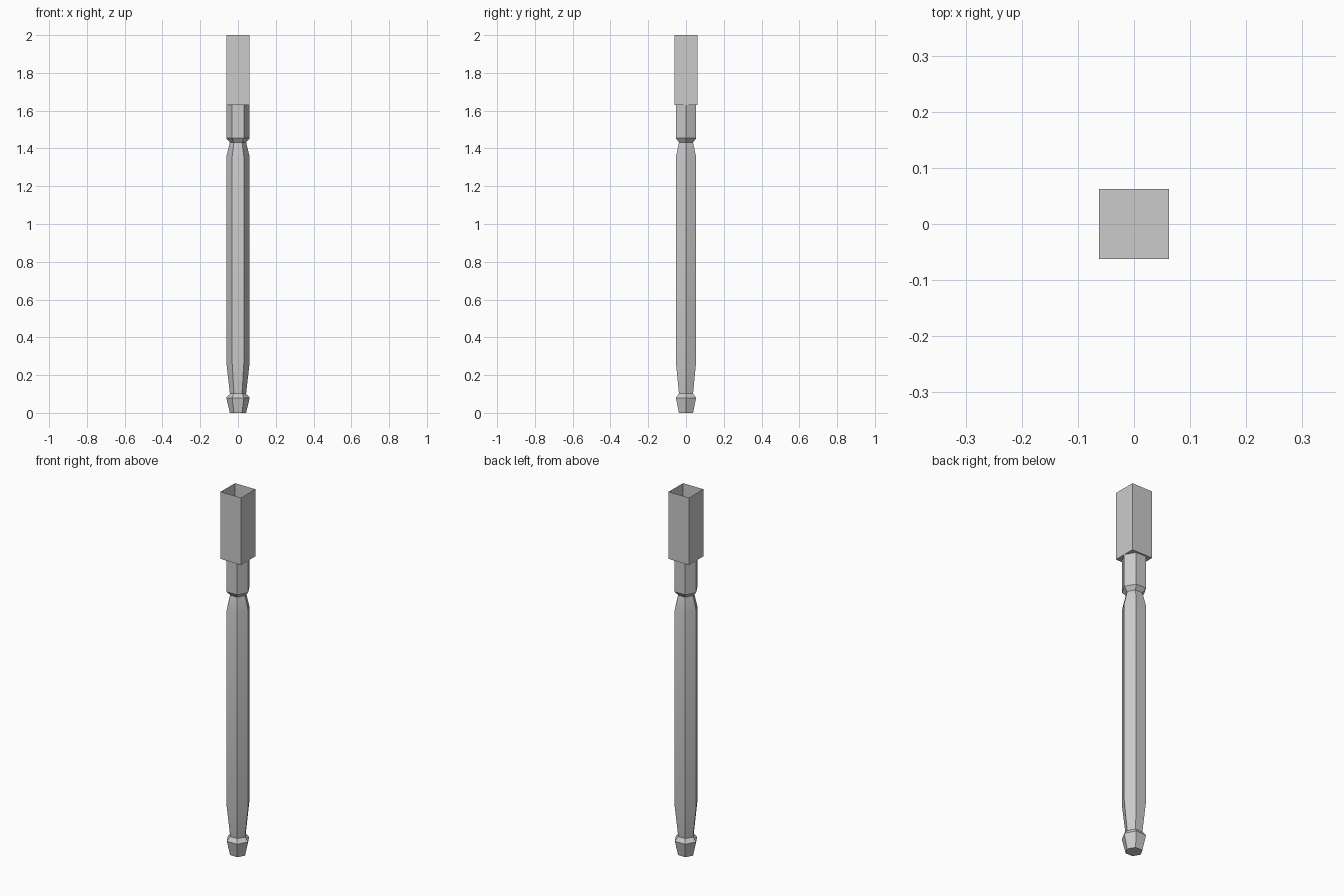
import bpy, bmesh, math

cube = bpy.data.objects.get("Cube")
if cube:
    bpy.data.objects.remove(cube, do_unlink=True)

grey = bpy.data.materials.new("plain_grey")
grey.use_nodes = True
colour = (0.6, 0.6, 0.6, 1)
grey.diffuse_color = colour
grey.node_tree.nodes["Principled BSDF"].inputs["Base Color"].default_value = colour


def stacked_rings(name, sides, turn, profile):
    """Prism through (radius, height) rings, closed below and open on top."""
    bm = bmesh.new()
    rings = []
    for radius, z in profile:
        angles = [turn + math.tau * i / sides for i in range(sides)]
        rings.append([bm.verts.new((radius * math.cos(a), radius * math.sin(a), z))
                      for a in angles])
    bm.faces.new(rings[0][::-1])
    for low, high in zip(rings, rings[1:]):
        for i in range(sides):
            j = (i + 1) % sides
            bm.faces.new((low[i], low[j], high[j], high[i]))
    mesh = bpy.data.meshes.new(name)
    bm.to_mesh(mesh)
    bm.free()
    mesh.materials.append(grey)
    obj = bpy.data.objects.new(name, mesh)
    bpy.context.collection.objects.link(obj)
    bpy.ops.object.select_all(action="DESELECT")
    obj.select_set(True)
    bpy.context.view_layer.objects.active = obj
    bpy.ops.object.shade_smooth_by_angle(angle=math.radians(30))
    return obj


WIDE, NECK = 0.062, 0.043

# Hexagonal post: foot, tapered shaft, neck and collar
stacked_rings("hexagonal_post", 6, 0, [
    (NECK, 0), (WIDE, 0.08), (NECK, 0.102), (WIDE, 0.27),
    (WIDE, 1.355), (NECK, 1.432), (WIDE, 1.454), (WIDE, 1.63)])

# Square socket, open at the top with thin walls
corner = WIDE * math.sqrt(2)
stacked_rings("square_socket", 4, math.pi / 4, [(corner, 1.63), (corner, 2)])
